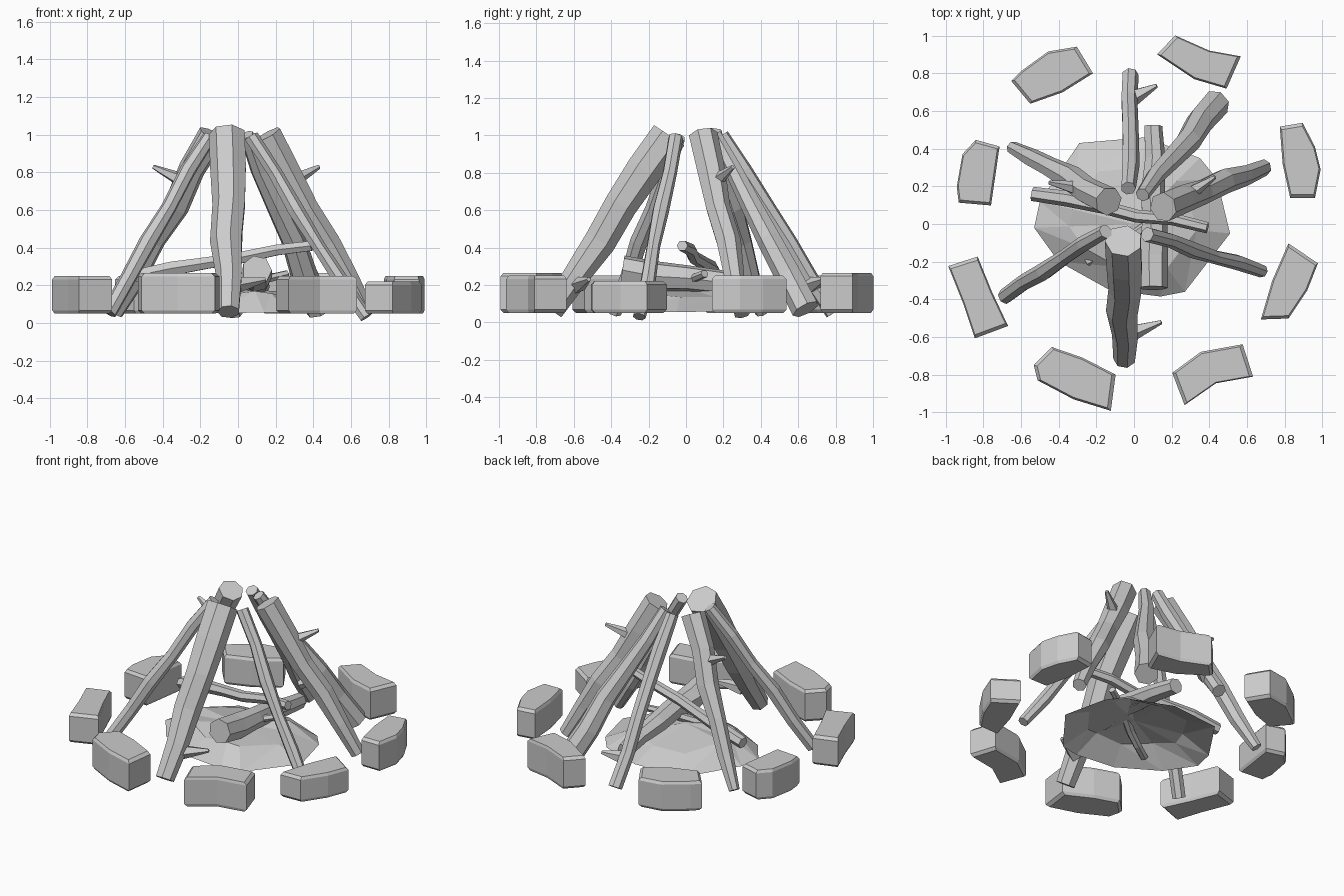
import bpy, bmesh, math, random
from mathutils import Vector

if "Cube" in bpy.data.objects:
    bpy.data.objects.remove(bpy.data.objects["Cube"])

random.seed(4)


def finish(bm, name):
    bmesh.ops.recalc_face_normals(bm, faces=bm.faces)
    me = bpy.data.meshes.new(name)
    bm.to_mesh(me)
    bm.free()
    ob = bpy.data.objects.new(name, me)
    bpy.context.collection.objects.link(ob)
    return ob


def log(name, a, b, ra, rb, sides=7, rings=6, wobble=0.011, branch=None):
    """Faceted tapering log from a to b, with an optional pointed branch stub."""
    bm = bmesh.new()

    def tube(p, q, r0, r1, n, count, wob):
        p, q = Vector(p), Vector(q)
        axis = (q - p).normalized()
        u = axis.cross(Vector((0, 0, 1))).normalized()
        v = axis.cross(u)
        loops = []
        for i in range(count):
            t = i / (count - 1)
            c = p.lerp(q, t)
            r = r0 + (r1 - r0) * t
            if 0 < i < count - 1:
                c += (u * random.uniform(-1, 1) + v * random.uniform(-1, 1)) * wob
                r *= random.uniform(1.0, 1.2)
            loops.append([bm.verts.new(c + (u * math.cos(k) + v * math.sin(k)) * r)
                          for k in (2 * math.pi * j / n for j in range(n))])
        for lo, hi in zip(loops, loops[1:]):
            for j in range(n):
                bm.faces.new((lo[j], lo[(j + 1) % n], hi[(j + 1) % n], hi[j]))
        bm.faces.new(loops[0])
        bm.faces.new(loops[-1])

    tube(a, b, ra, rb, sides, rings, wobble)
    if branch:
        tube(branch[0], branch[1], 0.048, 0.012, 5, 2, 0)
    return finish(bm, name)


# Leaning logs: top, bottom, top radius, bottom radius, branch
logs = {
    "front_log": ((-.055, -.09, 1.0), (-.05, -.715, .06), .10, .06,
                  ((-.02, -.58, .2), (.145, -.52, .23))),
    "back_left_log": ((-.135, .12, 1.0), (-.645, .405, .05), .078, .035,
                      ((-.26, .18, .74), (-.45, .22, .83))),
    "front_left_log": ((-.15, -.04, .99), (-.685, -.385, .055), .038, .042, None),
    "back_log": ((-.03, .19, 1.0), (-.02, .79, .05), .04, .045,
                 ((-.01, .67, .2), (.12, .735, .23))),
    "back_right_log": ((.045, .155, 1.0), (.435, .64, .07), .038, .077, None),
    "right_log": ((.155, .09, 1.0), (.69, .30, .045), .08, .045,
                  ((.26, .14, .74), (.43, .25, .83))),
    "front_right_log": ((.07, -.055, .99), (.68, -.25, .03), .04, .035, None),
}
for name, (a, b, ra, rb, br) in logs.items():
    log(name, a, b, ra, rb, branch=br)

# Kindling lying on the ash
log("thick_kindling", (.1, -.34, .28), (.1, .52, .16), .08, .05)
log("long_kindling", (-.54, .16, .25), (.39, -.02, .41), .038, .03, 6)
log("short_kindling", (.26, .1, .26), (-.25, -.2, .1), .022, .025, 6)

# Ash mound: open faceted shell
bm = bmesh.new()
rim = [(.51, -.05), (.44, .24), (.35, .35), (.06, .46), (-.29, .43), (-.5, .12),
       (-.53, -.02), (-.4, -.2), (-.13, -.35), (.14, -.385), (.27, -.36)]
loops = [[bm.verts.new((x * s, y * s, z + random.uniform(-d, d))) for x, y in rim]
         for s, z, d in ((1, .06, .008), (.65, .15, .025))]
top = bm.verts.new((0, 0, .18))
for i in range(len(rim)):
    j = (i + 1) % len(rim)
    bm.faces.new((loops[0][i], loops[0][j], loops[1][j]))
    bm.faces.new((loops[0][i], loops[1][j], loops[1][i]))
    bm.faces.new((loops[1][i], loops[1][j], top))
finish(bm, "ash_mound")

# Ring of stones: outline, top height
stones = [
    ([(-.65, .76), (-.60, .81), (-.455, .915), (-.305, .94), (-.22, .80), (-.38, .70), (-.55, .64)], .25),
    ([(.125, .90), (.22, 1.0), (.40, .92), (.565, .89), (.49, .72), (.32, .77)], .265),
    ([(.775, .515), (.895, .535), (.96, .41), (.99, .29), (.96, .14), (.83, .14), (.79, .32)], .25),
    ([(.82, -.105), (.975, -.21), (.92, -.35), (.82, -.5), (.675, -.505), (.735, -.30)], .22),
    ([(.205, -.79), (.355, -.68), (.575, -.64), (.63, -.81), (.435, -.845), (.27, -.96)], .25),
    ([(-.53, -.75), (-.435, -.655), (-.275, -.71), (-.10, -.80), (-.125, -.99), (-.32, -.93), (-.51, -.83)], .265),
    ([(-.985, -.225), (-.83, -.175), (-.755, -.36), (-.67, -.54), (-.845, -.605), (-.905, -.425)], .25),
    ([(-.94, .2), (-.91, .37), (-.84, .445), (-.715, .41), (-.76, .10), (-.93, .115)], .25),
]
for n, (outline, h) in enumerate(stones):
    bm = bmesh.new()
    mid = sum((Vector(p) for p in outline), Vector((0, 0))) / len(outline)

    # Bottom and top are drawn in slightly, giving a chamfered rim
    levels = []
    for z, s in ((.05, .92), (.068, 1.01), (h - .018, 1.01), (h, .92)):
        pts = [mid + (Vector(p) - mid) * s for p in outline]
        levels.append([bm.verts.new((p.x, p.y, z)) for p in pts])
    k = len(outline)
    for lo, hi in zip(levels, levels[1:]):
        for j in range(k):
            bm.faces.new((lo[j], lo[(j + 1) % k], hi[(j + 1) % k], hi[j]))
    bm.faces.new(levels[0])
    bm.faces.new(levels[-1])
    finish(bm, f"stone_{n + 1}")
